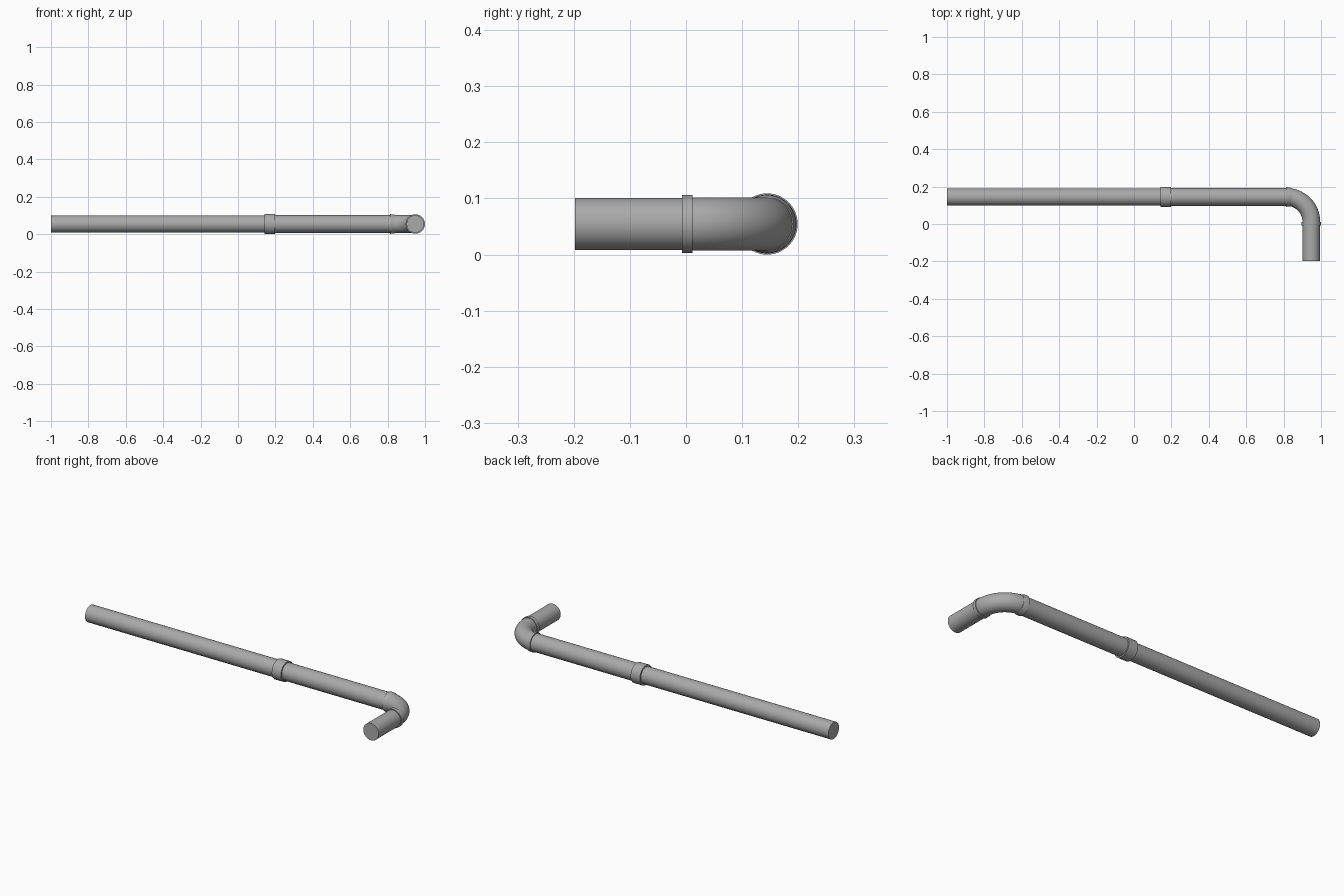
import bpy, bmesh, math
from mathutils import Vector

if "Cube" in bpy.data.objects:
    bpy.data.objects.remove(bpy.data.objects["Cube"])

Z = 0.0545          # pipe axis height
Y = 0.1445          # axis of the long run
X = 0.948           # axis of the short run
BEND = 0.1325       # elbow bend radius
SIDES = 48

grey = bpy.data.materials.new("pipe grey")
grey.diffuse_color = (0.4, 0.4, 0.4, 1)
grey.use_nodes = True
grey.node_tree.nodes["Principled BSDF"].inputs["Base Color"].default_value = grey.diffuse_color


def tube(name, stations):
    """Loft capped rings through (centre, direction, radius) stations."""
    bm = bmesh.new()
    rings = []
    for c, d, r in stations:
        side = Vector((-d.y, d.x, 0))
        ring = []
        for i in range(SIDES):
            a = 2 * math.pi * i / SIDES
            ring.append(bm.verts.new(c + side * (r * math.cos(a)) + Vector((0, 0, r * math.sin(a)))))
        rings.append(ring)
    for a, b in zip(rings, rings[1:]):
        for i in range(SIDES):
            j = (i + 1) % SIDES
            bm.faces.new((a[i], a[j], b[j], b[i]))
    bm.faces.new(rings[0])
    bm.faces.new(rings[-1])
    bmesh.ops.recalc_face_normals(bm, faces=bm.faces)
    me = bpy.data.meshes.new(name)
    bm.to_mesh(me)
    bm.free()
    me.materials.append(grey)
    ob = bpy.data.objects.new(name, me)
    bpy.context.collection.objects.link(ob)
    bpy.ops.object.select_all(action='DESELECT')
    ob.select_set(True)
    bpy.context.view_layer.objects.active = ob
    bpy.ops.object.shade_smooth_by_angle(angle=math.radians(35))


def along_x(name, *pts):
    tube(name, [(Vector((x, Y, Z)), Vector((1, 0, 0)), r) for x, r in pts])


def along_y(name, *pts):
    tube(name, [(Vector((X, y, Z)), Vector((0, 1, 0)), r) for y, r in pts])


# straight runs
along_x("long_pipe", (-1, 0.046), (0.16, 0.046))
along_x("middle_pipe", (0.16, 0.047), (X - BEND, 0.047))
along_y("short_pipe", (-0.198, 0.0465), (Y - BEND, 0.0465))

# coupling and elbow collars
along_x("coupling", (0.142, 0.0545), (0.198, 0.0545))
along_x("elbow_inlet_collar", (0.813, 0.0525), (0.829, 0.0515), (0.845, 0.047))
along_y("elbow_outlet_collar", (-0.007, 0.0515), (0.012, 0.0515))

# quarter-turn elbow
cx, cy = X - BEND, Y - BEND
steps = 24
arc = []
for i in range(steps + 1):
    a = math.pi / 2 * (1 - i / steps)
    arc.append((Vector((cx + BEND * math.cos(a), cy + BEND * math.sin(a), Z)),
                Vector((math.sin(a), -math.cos(a), 0)), 0.0475))
tube("elbow", arc)
